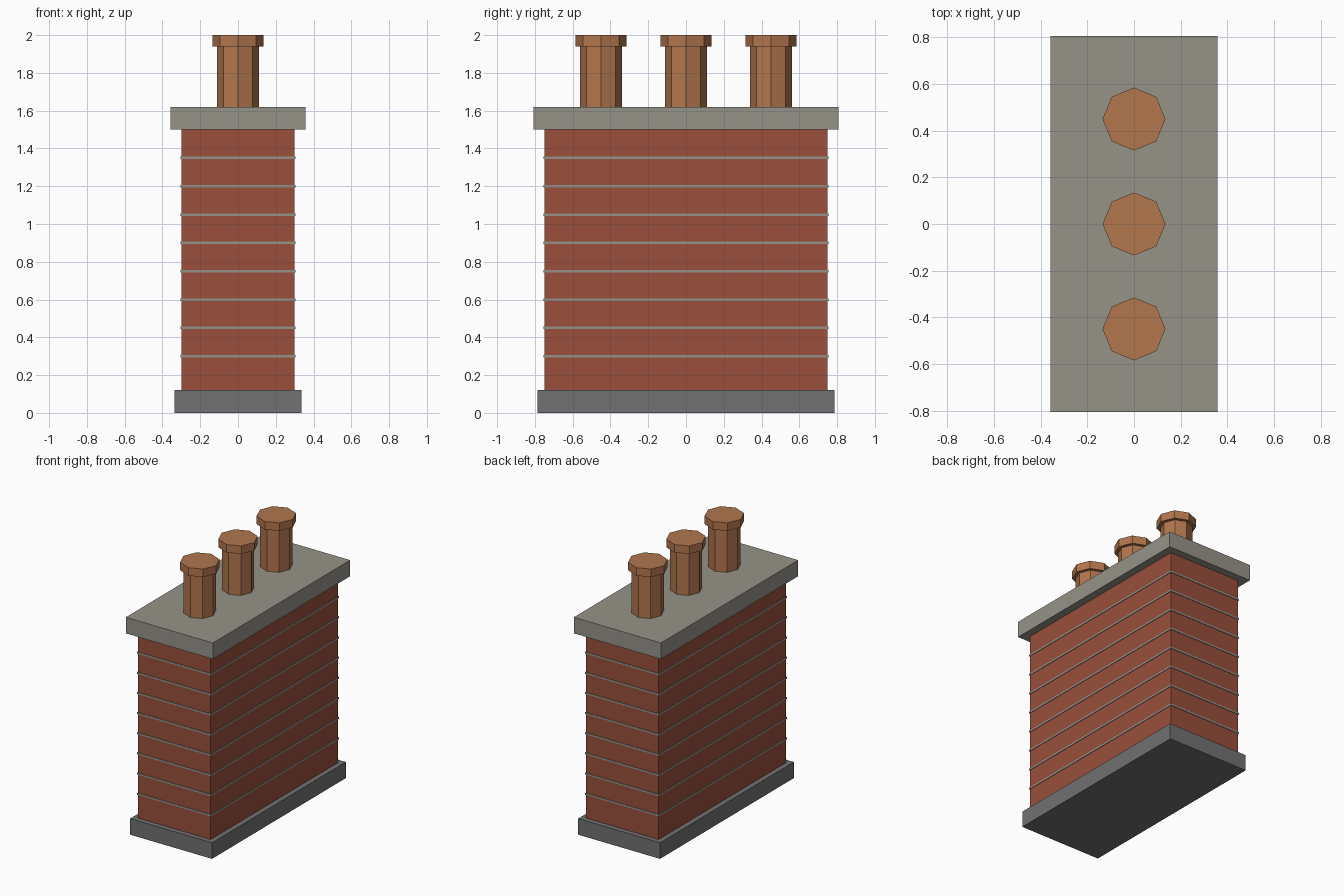
import bpy

default = bpy.data.objects.get("Cube")
if default:
    bpy.data.objects.remove(default, do_unlink=True)


def material(name, rgb):
    mat = bpy.data.materials.new(name)
    mat.use_nodes = True
    color = (*rgb, 1)
    mat.diffuse_color = color
    mat.node_tree.nodes["Principled BSDF"].inputs["Base Color"].default_value = color
    return mat


brick = material("red brick", (0.32, 0.078, 0.045))
stone = material("pale stone", (0.305, 0.29, 0.25))
lead = material("dark grey flashing", (0.165, 0.165, 0.165))
clay = material("terracotta clay", (0.44, 0.18, 0.076))


def finish(name, mat):
    obj = bpy.context.object
    obj.name = obj.data.name = name
    obj.data.materials.append(mat)
    return obj


def block(name, half_x, half_y, bottom, top, mat):
    bpy.ops.mesh.primitive_cube_add(size=2, location=(0, 0, (bottom + top) / 2))
    obj = finish(name, mat)
    obj.scale = (half_x, half_y, (top - bottom) / 2)
    bpy.ops.object.transform_apply(location=False, rotation=False, scale=True)


def octagon(name, radius, y, bottom, top, mat):
    bpy.ops.mesh.primitive_cylinder_add(
        vertices=8, radius=radius, depth=top - bottom,
        location=(0, y, (bottom + top) / 2))
    finish(name, mat)


# Masonry body between the base and the overhanging cap
block("base_flashing", 0.337, 0.787, 0, 0.12, lead)
block("brick_stack", 0.3, 0.75, 0.12, 1.5, brick)
block("cap_slab", 0.358, 0.807, 1.5, 1.62, stone)

# Thin mortar courses standing just proud of the brick
for i in range(8):
    z = 0.3 + i * 0.15
    block(f"mortar_course_{i + 1}", 0.304, 0.754, z - 0.0065, z + 0.0065, stone)

# Octagonal chimney pots with wider rims
for label, y in (("front", -0.45), ("middle", 0), ("back", 0.45)):
    octagon(f"{label}_pot", 0.11, y, 1.62, 1.94, clay)
    octagon(f"{label}_pot_rim", 0.135, y, 1.94, 2, clay)
